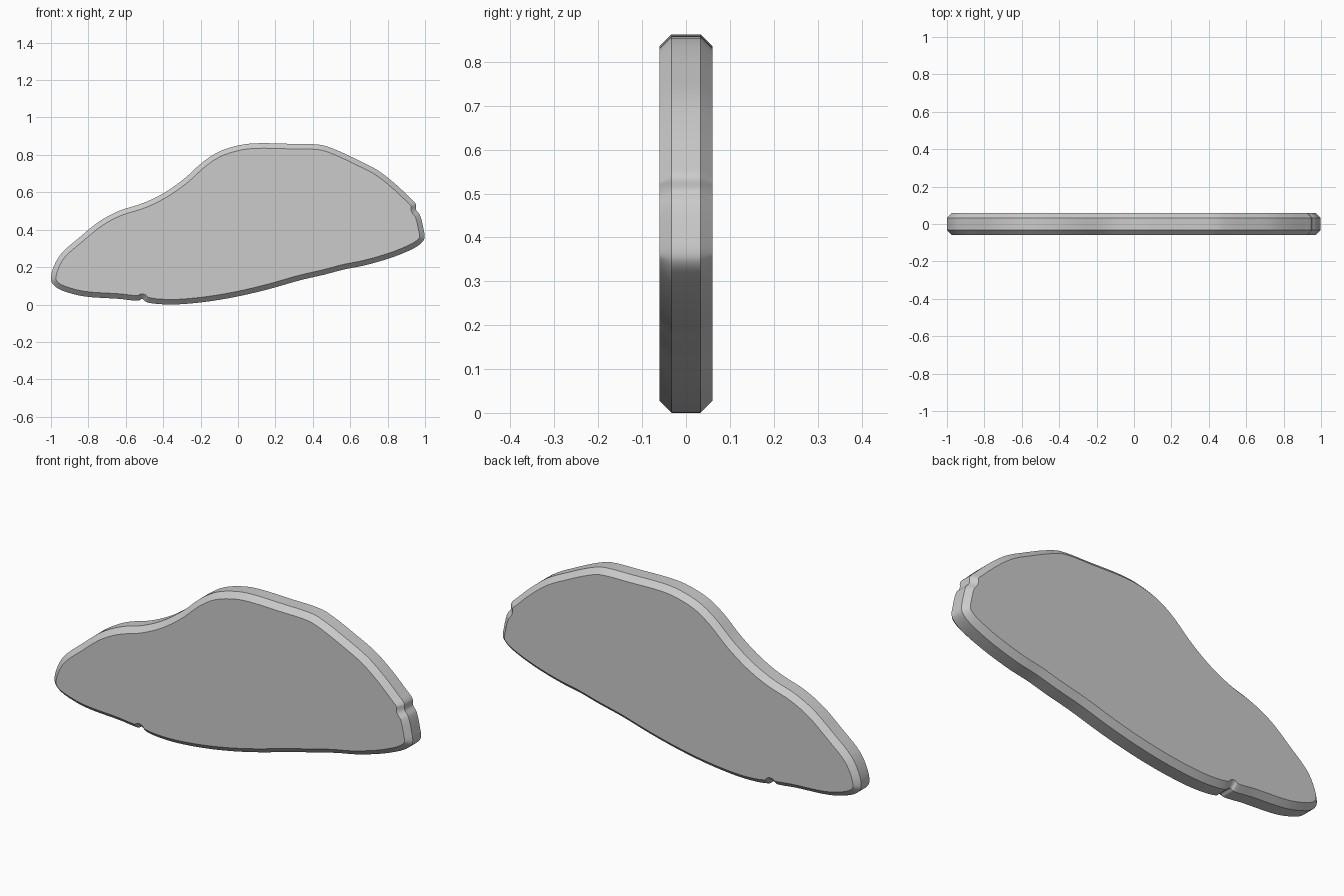
import bpy, bmesh, math
from mathutils import Vector

if "Cube" in bpy.data.objects:
    bpy.data.objects.remove(bpy.data.objects["Cube"])

# Silhouette in x, z, clockwise from the left tip, with small nicks at right and bottom
OUTLINE = [
    (-1.0, .135), (-.987, .20), (-.944, .275), (-.848, .36), (-.74, .447),
    (-.634, .503), (-.505, .545), (-.393, .60), (-.286, .676), (-.19, .762),
    (-.1, .82), (.01, .854), (.104, .864), (.275, .861), (.436, .856),
    (.516, .832), (.64, .775), (.746, .72), (.837, .65), (.917, .575),
    (.95, .54), (.953, .508), (.973, .48), (.991, .41), (.997, .356),
    (.972, .323), (.917, .291), (.81, .249), (.676, .211), (.57, .19),
    (.463, .162), (.33, .131), (.168, .085), (.008, .047), (-.152, .019),
    (-.313, .003), (-.42, .004), (-.49, .015), (-.512, .032), (-.532, .022),
    (-.634, .032), (-.82, .045), (-.928, .072), (-.98, .1),
]
STEPS = 5
HALF_DEPTH, HALF_RIM, CHAMFER = .06, .033, .027


def smooth_loop(pts, steps):
    """Closed Catmull-Rom spline through the points."""
    pts = [Vector(p) for p in pts]
    n, out = len(pts), []
    for i in range(n):
        a, b, c, d = (pts[(i + k) % n] for k in (-1, 0, 1, 2))
        # tangents limited by span length so that uneven spacing stays smooth
        span = (c - b).length
        t0 = (c - a) * (span / ((b - a).length + span))
        t1 = (d - b) * (span / ((d - c).length + span))
        for s in range(steps):
            t = s / steps
            out.append(b * (2*t**3 - 3*t**2 + 1) + t0 * (t**3 - 2*t**2 + t)
                       + c * (3*t**2 - 2*t**3) + t1 * (t**3 - t**2))
    return out


def inset(loop, dist, reach=3):
    """Shift a clockwise loop inwards along its averaged normals."""
    n, out = len(loop), []
    for i, p in enumerate(loop):
        t = (loop[(i + reach) % n] - loop[i - reach]).normalized()
        out.append(p + Vector((t.y, -t.x)) * dist)
    return out


# Flat plate: front cap, chamfer, rim, chamfer, back cap
outer = smooth_loop(OUTLINE, STEPS)
inner = inset(outer, CHAMFER)
bm = bmesh.new()
rings = [[bm.verts.new((p.x, y, p.y)) for p in loop]
         for loop, y in ((inner, -HALF_DEPTH), (outer, -HALF_RIM),
                         (outer, HALF_RIM), (inner, HALF_DEPTH))]
n = len(outer)
for r0, r1 in zip(rings, rings[1:]):
    for i in range(n):
        j = (i + 1) % n
        bm.faces.new((r0[i], r0[j], r1[j], r1[i]))
bm.faces.new(rings[0])
bm.faces.new(rings[-1])
bmesh.ops.recalc_face_normals(bm, faces=bm.faces)
zmin = min(v.co.z for v in bm.verts)
bmesh.ops.translate(bm, verts=bm.verts, vec=(0, 0, -zmin))

mesh = bpy.data.meshes.new("rounded_plate")
bm.to_mesh(mesh)
bm.free()
plate = bpy.data.objects.new("rounded_plate", mesh)
bpy.context.collection.objects.link(plate)

# Smooth around the rim, sharp along the chamfer edges
bpy.context.view_layer.objects.active = plate
plate.select_set(True)
bpy.ops.object.shade_smooth_by_angle(angle=math.radians(30))
